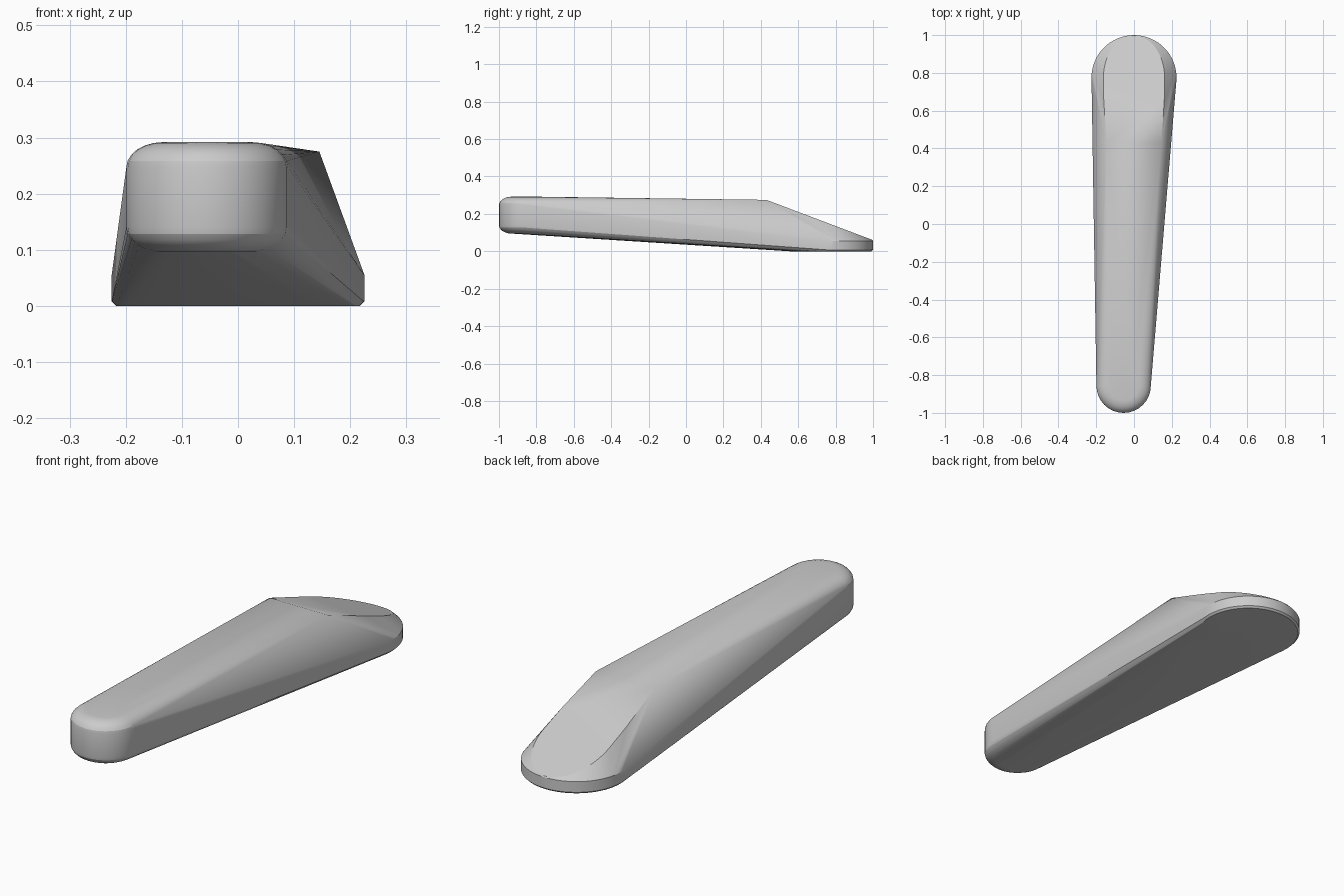
import bpy, bmesh
from math import sin, cos, pi, radians

cube = bpy.data.objects.get("Cube")
if cube:
    bpy.data.objects.remove(cube, do_unlink=True)

grey = bpy.data.materials.new("plain grey")
grey.use_nodes = True
colour = (0.6, 0.6, 0.6, 1)
grey.diffuse_color = colour
grey.node_tree.nodes["Principled BSDF"].inputs["Base Color"].default_value = colour

bm = bmesh.new()


def ring(cx, cy, r, z, n):
    for i in range(n):
        a = 2 * pi * i / n
        bm.verts.new((cx + r * cos(a), cy + r * sin(a), z))


def slope(y):
    """Height of the sloping rear face."""
    return 0.275 - 0.378 * (y - 0.43)


# Rounded front end: a disc with soft upper and lower rims
STEPS = 6
for i in range(STEPS + 1):
    t = pi / 2 * i / STEPS
    r = 0.078 + 0.066 * cos(t)
    ring(-0.055, -0.856, r, 0.247 + 0.045 * sin(t), 32)
    ring(-0.055, -0.856, r, 0.14 - 0.045 * sin(t), 32)

# Wide rear disc with a small lower chamfer
for r, z in ((0.217, 0), (0.225, 0.008), (0.225, 0.056)):
    ring(0, 0.775, r, z, 64)

# Ridge corners and rim of the sloping rear face
for side in (-1, 1):
    for x, y in ((0.145, 0.43), (0.16, 0.65)):
        bm.verts.new((side * x, y, slope(y)))
for i in range(25):
    a = pi * i / 24
    y = 0.775 + 0.222 * sin(a)
    bm.verts.new((0.162 * cos(a), y, slope(y)))

# Stretch one skin over all the sections
result = bmesh.ops.convex_hull(bm, input=bm.verts[:])
loose = [v for v in bm.verts if not v.link_faces]
bmesh.ops.delete(bm, geom=loose, context='VERTS')
bmesh.ops.dissolve_limit(bm, angle_limit=radians(0.5), verts=bm.verts[:], edges=bm.edges[:])
bmesh.ops.recalc_face_normals(bm, faces=bm.faces[:])

mesh = bpy.data.meshes.new("tapered_handle")
bm.to_mesh(mesh)
bm.free()
handle = bpy.data.objects.new("tapered_handle", mesh)
bpy.context.collection.objects.link(handle)
mesh.materials.append(grey)

bpy.ops.object.select_all(action='DESELECT')
handle.select_set(True)
bpy.context.view_layer.objects.active = handle
bpy.ops.object.shade_smooth_by_angle(angle=radians(20))
